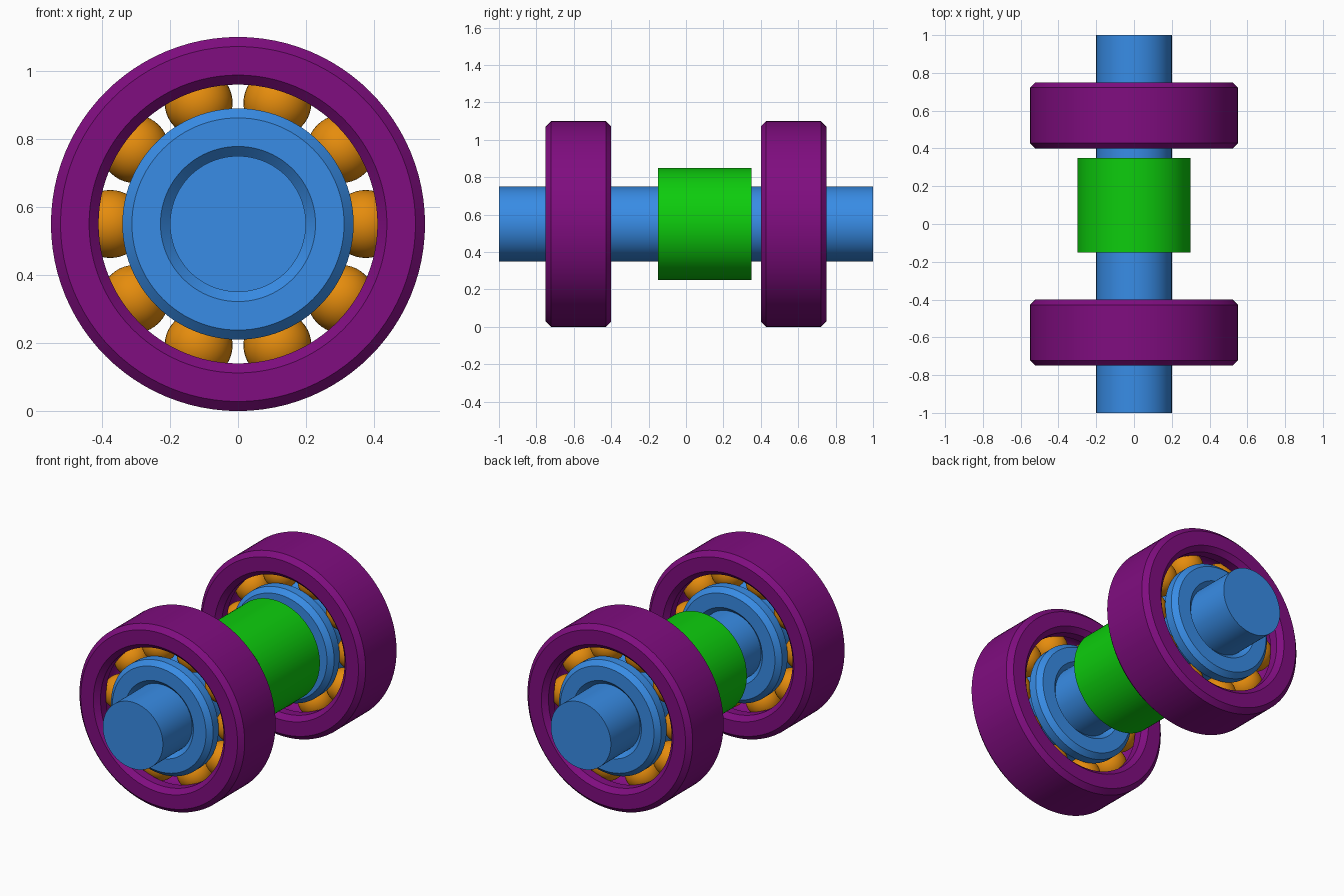
import bpy
import bmesh
import math
from mathutils import Matrix, Vector

cube = bpy.data.objects.get("Cube")
if cube:
    bpy.data.objects.remove(cube, do_unlink=True)

AXIS_Z = 0.55
SEGMENTS = 96


def make_material(name, srgb):
    linear = [c / 12.92 if c <= 0.04045 else ((c + 0.055) / 1.055) ** 2.4 for c in srgb]
    mat = bpy.data.materials.new(name)
    mat.use_nodes = True
    mat.diffuse_color = (*linear, 1)
    mat.node_tree.nodes["Principled BSDF"].inputs["Base Color"].default_value = (*linear, 1)
    return mat


blue = make_material("blue steel", (0.22, 0.55, 0.9))
purple = make_material("purple steel", (0.5, 0.05, 0.5))
green = make_material("green sleeve paint", (0.05, 0.8, 0.05))
orange = make_material("orange ball", (0.9, 0.55, 0.05))


def finish(name, bm, mat, location):
    bmesh.ops.recalc_face_normals(bm, faces=bm.faces[:])
    mesh = bpy.data.meshes.new(name)
    bm.to_mesh(mesh)
    bm.free()
    mesh.materials.append(mat)
    obj = bpy.data.objects.new(name, mesh)
    obj.location = location
    bpy.context.collection.objects.link(obj)
    bpy.ops.object.select_all(action='DESELECT')
    obj.select_set(True)
    bpy.context.view_layer.objects.active = obj
    bpy.ops.object.shade_smooth_by_angle(angle=math.radians(25))
    return obj


def rod(name, radius, y_min, y_max, mat):
    bm = bmesh.new()
    bmesh.ops.create_cone(bm, cap_ends=True, segments=SEGMENTS, radius1=radius,
                          radius2=radius, depth=y_max - y_min,
                          matrix=Matrix.Rotation(math.pi / 2, 4, 'X'))
    return finish(name, bm, mat, (0, (y_min + y_max) / 2, AXIS_Z))


def lathe_ring(name, profile, mat, y):
    """Revolve a closed (y, radius) profile around the y axis."""
    bm = bmesh.new()
    verts = [bm.verts.new((0, py, r)) for py, r in profile]
    edges = [bm.edges.new((v, verts[i - 1])) for i, v in enumerate(verts)]
    bmesh.ops.spin(bm, geom=verts + edges, cent=(0, 0, 0), axis=(0, 1, 0),
                   angle=math.tau, steps=SEGMENTS, use_merge=True)
    bmesh.ops.remove_doubles(bm, verts=bm.verts[:], dist=0.0001)
    return finish(name, bm, mat, (0, y, AXIS_Z))


def ring_profile(plain, raceway, side):
    """Chamfered ring section with a ball groove; side is +1 for the outer ring."""
    half, cut = 0.175, 0.028
    groove, centre = 0.101, 0.375
    reach = math.acos((raceway - centre) * side / groove)
    arc = [reach - 2 * reach * i / 20 for i in range(21)]
    points = [(-half + cut, plain), (half - cut, plain),
              (half, plain - side * cut), (half, raceway + side * cut),
              (half - cut, raceway)]
    points += [(groove * math.sin(a), centre + side * groove * math.cos(a)) for a in arc]
    points += [(-half + cut, raceway), (-half, raceway + side * cut),
               (-half, plain - side * cut)]
    return points


# Shaft and spacer sleeve
rod("shaft", 0.2, -1, 1, blue)
rod("spacer_sleeve", 0.3, -0.15, 0.35, green)

# Two ball bearings
for label, y in (("front", -0.575), ("back", 0.575)):
    lathe_ring(label + "_outer_race", ring_profile(0.55, 0.41, 1), purple, y)
    lathe_ring(label + "_inner_race", ring_profile(0.2, 0.34, -1), blue, y)
    bm = bmesh.new()
    for i in range(10):
        a = math.tau * i / 10
        centre = Vector((math.cos(a), 0, math.sin(a))) * 0.375
        bmesh.ops.create_uvsphere(bm, u_segments=32, v_segments=20, radius=0.1,
                                  matrix=Matrix.Translation(centre))
    finish(label + "_bearing_balls", bm, orange, (0, y, AXIS_Z))
